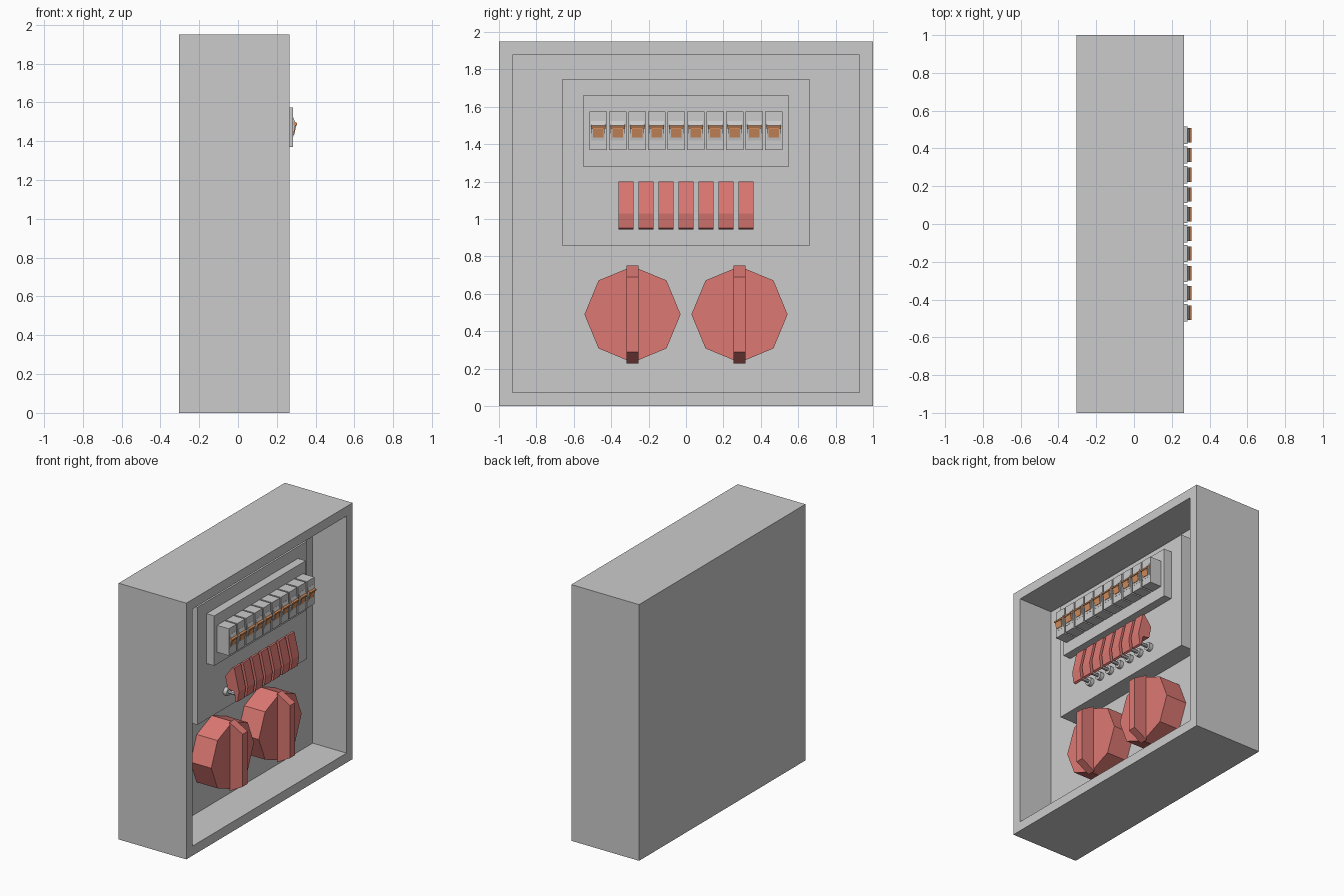
import bpy, bmesh, math
from mathutils import Vector

if "Cube" in bpy.data.objects:
    bpy.data.objects.remove(bpy.data.objects["Cube"])


def material(name, rgb):
    m = bpy.data.materials.new(name)
    m.diffuse_color = (*rgb, 1)
    m.use_nodes = True
    m.node_tree.nodes["Principled BSDF"].inputs["Base Color"].default_value = m.diffuse_color
    return m


RED = material("red_plastic", (0.72, 0.19, 0.17))
ORANGE = material("orange_plastic", (0.65, 0.27, 0.11))


def finish(name, bm, mat=None):
    bmesh.ops.recalc_face_normals(bm, faces=bm.faces)
    me = bpy.data.meshes.new(name)
    bm.to_mesh(me)
    bm.free()
    ob = bpy.data.objects.new(name, me)
    bpy.context.collection.objects.link(ob)
    if mat:
        me.materials.append(mat)
    return ob


def extrude(bm, points, offset):
    face = bm.faces.new([bm.verts.new(p) for p in points])
    new = bmesh.ops.extrude_face_region(bm, geom=[face])["geom"]
    verts = [v for v in new if isinstance(v, bmesh.types.BMVert)]
    bmesh.ops.translate(bm, verts=verts, vec=offset)


def profile(name, xz, y, width, mat=None):
    """Side outline in x/z, extruded along y and centred on y."""
    bm = bmesh.new()
    extrude(bm, [(a, y - width / 2, b) for a, b in xz], (0, width, 0))
    return finish(name, bm, mat)


def box(name, x0, x1, y, width, z0, z1, mat=None):
    return profile(name, [(x0, z0), (x1, z0), (x1, z1), (x0, z1)], y, width, mat)


def disc(name, x0, x1, y, z, r, sides, mat=None):
    """Prism whose axis runs along x."""
    bm = bmesh.new()
    ring = [(x0, y + r * math.cos(i * math.tau / sides), z + r * math.sin(i * math.tau / sides))
            for i in range(sides)]
    extrude(bm, ring, (x1 - x0, 0, 0))
    return finish(name, bm, mat)


# Cabinet: box with its +x face inset and pushed back
bm = bmesh.new()
extrude(bm, [(-0.305, -1, 0), (0.265, -1, 0), (0.265, -1, 1.95), (-0.305, -1, 1.95)], (0, 2, 0))
bmesh.ops.recalc_face_normals(bm, faces=bm.faces)
front = max(bm.faces, key=lambda f: f.calc_center_median().x)
bmesh.ops.inset_region(bm, faces=[front], thickness=0.103)
new = bmesh.ops.extrude_face_region(bm, geom=[front])["geom"]
bmesh.ops.translate(bm, verts=[v for v in new if isinstance(v, bmesh.types.BMVert)], vec=(-0.285, 0, 0))
bmesh.ops.delete(bm, geom=[f for f in bm.faces if f == front], context='FACES')
finish("cabinet", bm)

# Raised mounting panels
box("mounting_panel", -0.02, 0.12, 0, 1.32, 0.855, 1.75)
box("breaker_plate", 0.12, 0.185, 0, 1.10, 1.28, 1.66)

# Row of breakers with orange toggles
for i in range(10):
    y = (i - 4.5) * 0.1043
    box("breaker_body", 0.185, 0.283, y, 0.092, 1.37, 1.575)
    profile("breaker_hump", [(0.28, 1.42), (0.284, 1.42), (0.297, 1.49), (0.284, 1.525), (0.28, 1.525)], y, 0.075)
    profile("toggle_base", [(0.283, 1.435), (0.29, 1.435), (0.301, 1.485), (0.283, 1.485)], y, 0.055, ORANGE)
    profile("toggle_tip", [(0.285, 1.482), (0.305, 1.482), (0.305, 1.493), (0.285, 1.505)], y, 0.076, ORANGE)

# Row of red fuse handles on grey pegs
handle = [(0.205, 1.2), (0.222, 1.2), (0.262, 1.03), (0.25, 0.952), (0.235, 0.945),
          (0.222, 1.02), (0.165, 1.03), (0.147, 1.12)]
for i in range(7):
    y = (i - 3) * 0.107
    profile("fuse_handle", handle, y, 0.082, RED)
    disc("fuse_collar", 0.12, 0.15, y, 0.985, 0.03, 12)
    disc("fuse_peg", 0.15, 0.24, y, 0.985, 0.013, 8)

# Two large octagonal rotary switches with grip bars
grip = [(0.15, 0.228), (0.26, 0.29), (0.26, 0.69), (0.15, 0.752)]
for y in (-0.286, 0.286):
    disc("rotary_base", -0.02, 0.155, y, 0.49, 0.257, 8, RED)
    profile("rotary_grip", grip, y, 0.062, RED)
